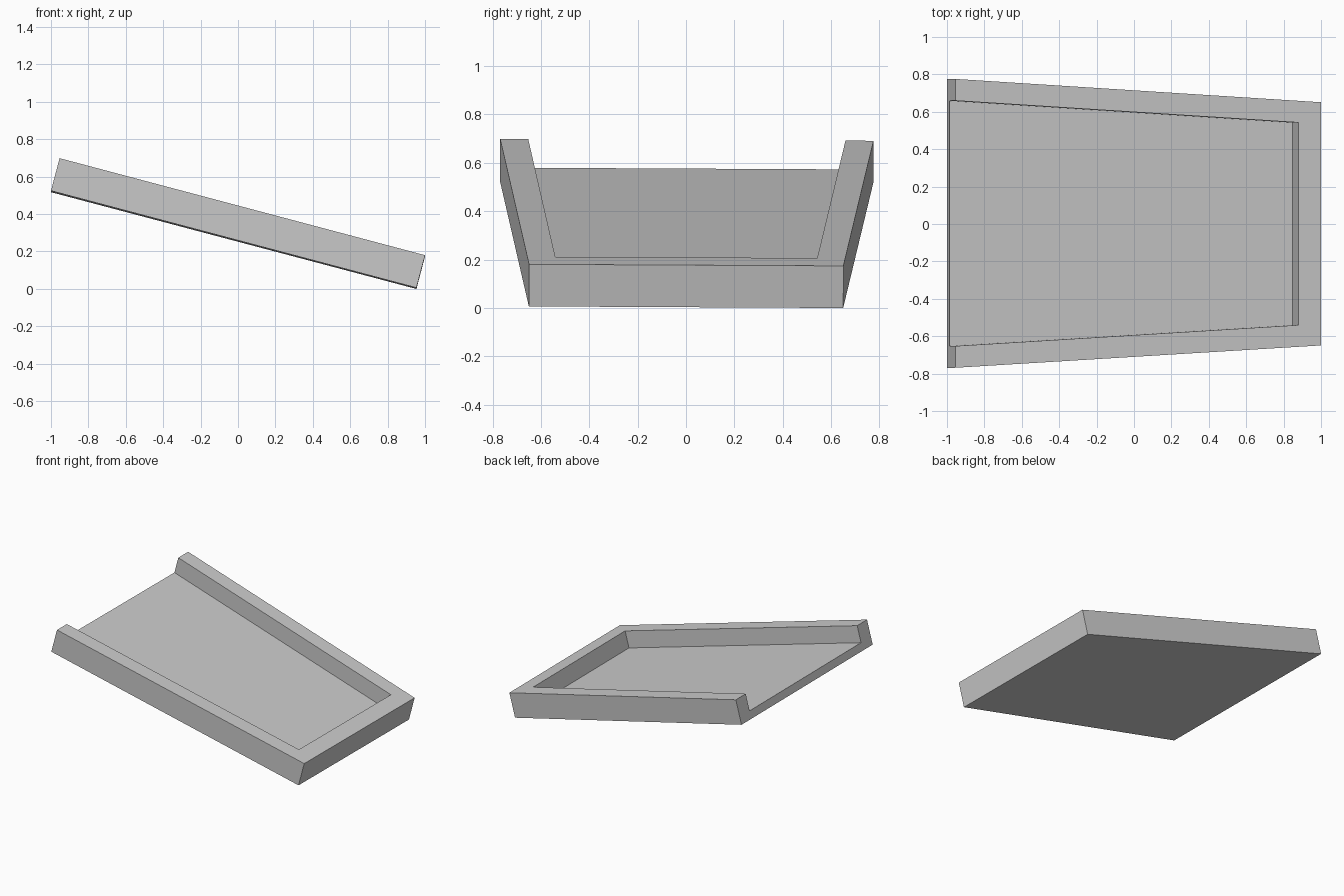
import bpy, bmesh, math
from mathutils import Matrix

if "Cube" in bpy.data.objects:
    bpy.data.objects.remove(bpy.data.objects["Cube"])

LENGTH, HEIGHT, FLOOR, WALL = 2.0215, 0.18, 0.057, 0.124
BACK_W, FRONT_W, SIDE = 0.772, 0.65, 0.116   # half widths and side wall thickness
TAPER = (FRONT_W - BACK_W) / LENGTH


def half_width(u):
    return BACK_W + TAPER * u


def tapered_prism(name, u0, u1, inset, z0, z1):
    """Prism with a trapezoid outline that follows the tray's taper."""
    a, b = half_width(u0) - inset, half_width(u1) - inset
    bm = bmesh.new()
    face = bm.faces.new([bm.verts.new(p) for p in
                         ((u0, -a, z0), (u1, -b, z0), (u1, b, z0), (u0, a, z0))])
    top = bmesh.ops.extrude_face_region(bm, geom=[face])
    verts = [v for v in top["geom"] if isinstance(v, bmesh.types.BMVert)]
    bmesh.ops.translate(bm, verts=verts, vec=(0, 0, z1 - z0))
    bmesh.ops.recalc_face_normals(bm, faces=bm.faces)
    mesh = bpy.data.meshes.new(name)
    bm.to_mesh(mesh)
    bm.free()
    obj = bpy.data.objects.new(name, mesh)
    bpy.context.collection.objects.link(obj)
    return obj


# Tray body and the pocket that is open at the back end and the top
tray = tapered_prism("sloped_tray", 0, LENGTH, 0, 0, HEIGHT)
pocket = tapered_prism("pocket_cutter", -0.2, LENGTH - WALL, SIDE, FLOOR, HEIGHT + 0.2)
pocket.hide_render = True

cut = tray.modifiers.new("pocket", 'BOOLEAN')
cut.operation = 'DIFFERENCE'
cut.solver = 'EXACT'
cut.object = pocket
bpy.context.view_layer.objects.active = tray
tray.select_set(True)
bpy.ops.object.modifier_apply(modifier=cut.name)
bpy.data.objects.remove(pocket, do_unlink=True)

# Tip the tray down towards +x, with its very slight sideways roll
tray.data.transform(Matrix.Rotation(-0.005, 4, 'X')
                    @ Matrix.Translation((-1, 0, 0.521))
                    @ Matrix.Rotation(math.atan2(0.518, 1.954), 4, 'Y'))
